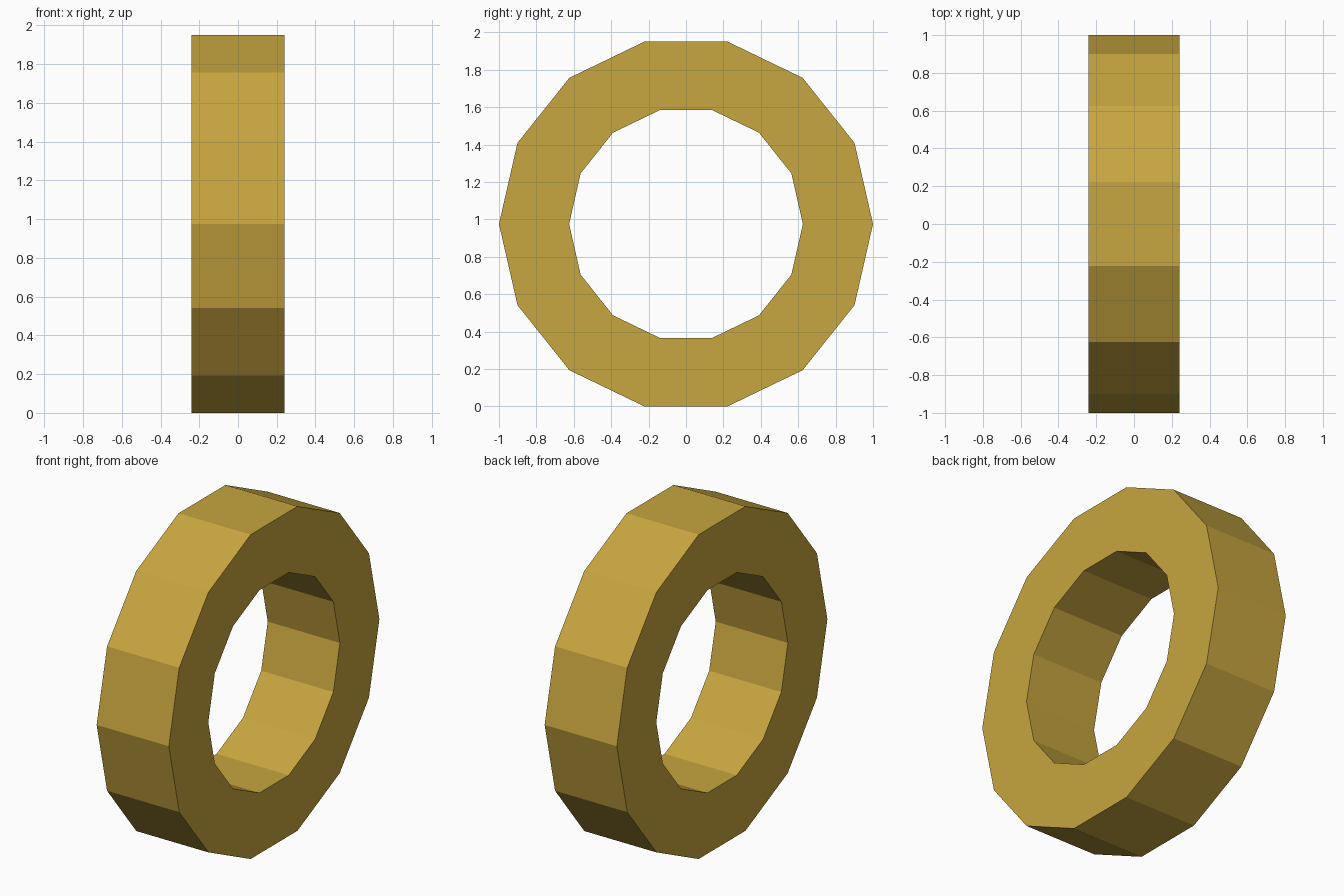
import bpy, bmesh, math

if "Cube" in bpy.data.objects:
    bpy.data.objects.remove(bpy.data.objects["Cube"])

SIDES = 14
OUTER, INNER, HALF = 1.0, 0.625, 0.24
CENTRE_Z = math.cos(math.pi / SIDES) * OUTER   # flat side rests on z = 0

# Ring: rectangular section carried around the x axis
bm = bmesh.new()
section = [(-HALF, OUTER), (HALF, OUTER), (HALF, INNER), (-HALF, INNER)]
loops = []
for i in range(SIDES):
    a = 2 * math.pi * i / SIDES
    loops.append([bm.verts.new((x, r * math.cos(a), CENTRE_Z + r * math.sin(a)))
                  for x, r in section])
for i in range(SIDES):
    p, q = loops[i], loops[(i + 1) % SIDES]
    for k in range(4):
        n = (k + 1) % 4
        bm.faces.new((p[k], p[n], q[n], q[k]))
bmesh.ops.recalc_face_normals(bm, faces=bm.faces)

mesh = bpy.data.meshes.new("ring")
bm.to_mesh(mesh)
bm.free()
ring = bpy.data.objects.new("ring", mesh)
bpy.context.collection.objects.link(ring)

# Gold colour
gold = bpy.data.materials.new("gold")
gold.diffuse_color = (0.57, 0.38, 0.05, 1.0)
gold.use_nodes = True
gold.node_tree.nodes["Principled BSDF"].inputs["Base Color"].default_value = gold.diffuse_color
mesh.materials.append(gold)
